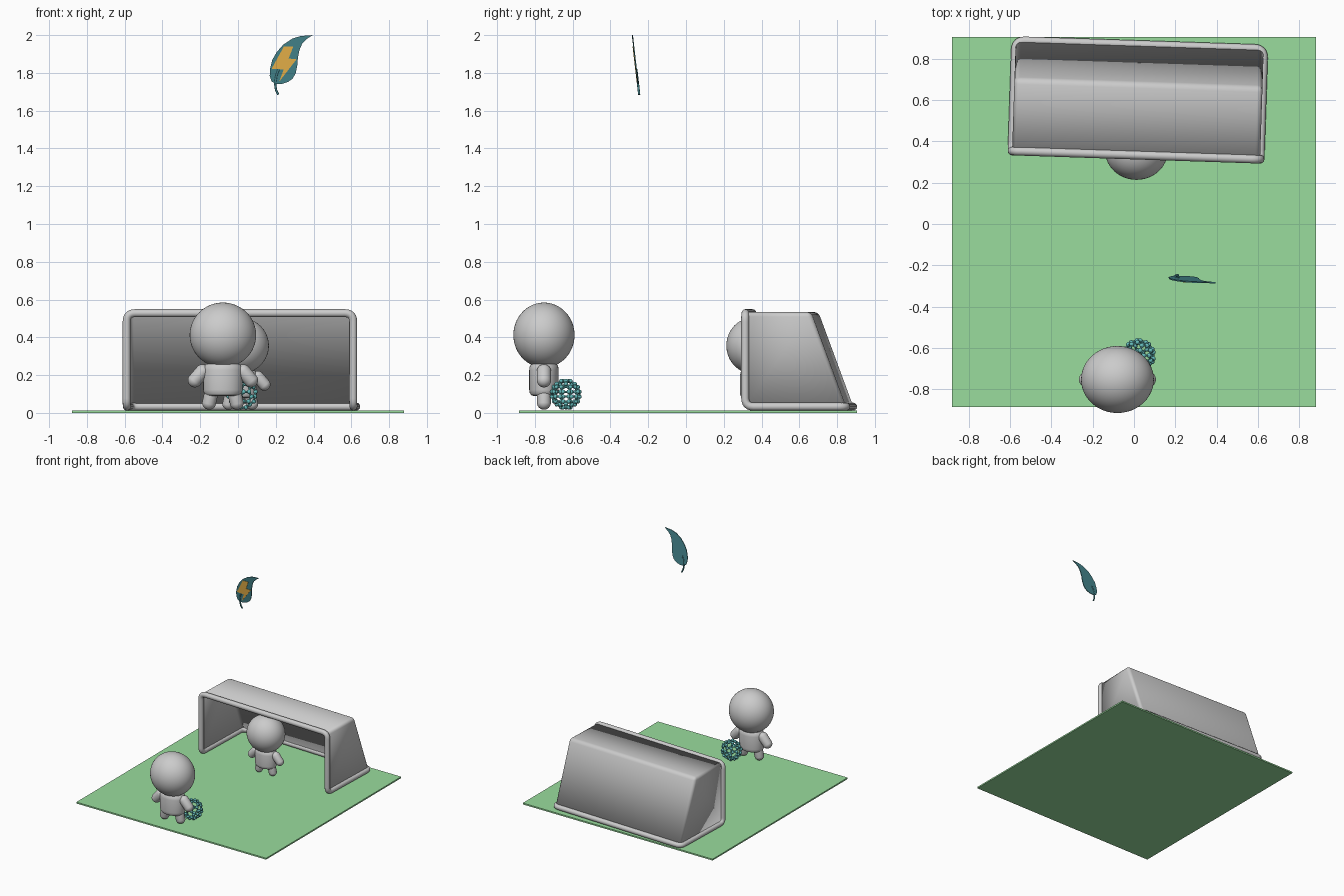
import bpy, bmesh, math
from mathutils import Vector, Matrix

if "Cube" in bpy.data.objects:
    bpy.data.objects.remove(bpy.data.objects["Cube"])


def material(name, rgb):
    m = bpy.data.materials.new(name)
    m.diffuse_color = (*rgb, 1)
    m.use_nodes = True
    m.node_tree.nodes["Principled BSDF"].inputs["Base Color"].default_value = m.diffuse_color
    return m


GREEN = material("grass", (0.32, 0.72, 0.34))
TEAL = material("leaf_teal", (0.06, 0.24, 0.27))
AQUA = material("ball_aqua", (0.13, 0.50, 0.50))
ORANGE = material("bolt_orange", (0.85, 0.47, 0.07))


def finish(name, bm, mat=None, smooth=True):
    bmesh.ops.recalc_face_normals(bm, faces=bm.faces)
    me = bpy.data.meshes.new(name)
    bm.to_mesh(me)
    bm.free()
    ob = bpy.data.objects.new(name, me)
    bpy.context.collection.objects.link(ob)
    if mat:
        me.materials.append(mat)
    if smooth:
        bpy.ops.object.select_all(action='DESELECT')
        ob.select_set(True)
        bpy.context.view_layer.objects.active = ob
        bpy.ops.object.shade_smooth_by_angle(angle=math.radians(35))
    return ob


def aim(a, b):
    return Matrix.Translation(a) @ (b - a).to_track_quat('Z', 'Y').to_matrix().to_4x4()


def tube(name, pts, radius, mat=None, closed=False):
    cu = bpy.data.curves.new(name, 'CURVE')
    cu.dimensions = '3D'
    cu.bevel_depth = radius
    cu.bevel_resolution = 4
    cu.use_fill_caps = True
    sp = cu.splines.new('POLY')
    sp.points.add(len(pts) - 1)
    for p, c in zip(sp.points, pts):
        p.co = (*c, 1)
    sp.use_cyclic_u = closed
    ob = bpy.data.objects.new(name, cu)
    bpy.context.collection.objects.link(ob)
    bpy.ops.object.select_all(action='DESELECT')
    ob.select_set(True)
    bpy.context.view_layer.objects.active = ob
    bpy.ops.object.convert(target='MESH')
    ob = bpy.context.object
    if mat:
        ob.data.materials.append(mat)
    bpy.ops.object.shade_smooth_by_angle(angle=math.radians(35))
    return ob


def fillet(corners, r, steps=6):
    out = []
    for i, c in enumerate(corners):
        c = Vector(c)
        a = c + (Vector(corners[i - 1]) - c).normalized() * r
        b = c + (Vector(corners[(i + 1) % len(corners)]) - c).normalized() * r
        for k in range(steps + 1):
            t = k / steps
            out.append(a * (1 - t) ** 2 + c * 0.85 * 2 * t * (1 - t) + c * 0.15 * 2 * t * (1 - t) + b * t * t)
    return out


# pitch
bm = bmesh.new()
bmesh.ops.create_cube(bm, size=1, matrix=Matrix.Translation((0, 0.01, 0.006)) @ Matrix.Diagonal((1.76, 1.79, 0.012, 1)))
finish("pitch", bm, GREEN, False)

# goal: one continuous tube frame and a bent net shell
goal_place = Matrix.Translation((0.019, 0.60, 0)) @ Matrix.Rotation(math.radians(-1.9), 4, 'Z')
W, F, B, LOW, TOP = 0.60, -0.267, 0.267, 0.033, 0.528
frame = tube("goal_frame", fillet([(-W, F, LOW), (-W, F, TOP), (W, F, TOP), (W, F, LOW), (W, B, LOW), (-W, B, LOW)], 0.045),
             0.021, closed=True)
frame.matrix_world = goal_place

bm = bmesh.new()
profile = [(F, LOW), (F, TOP + 0.006), (0.082, TOP + 0.006), (B, LOW)]
left, right = [[bm.verts.new((s * W, y, z)) for y, z in profile] for s in (-1, 1)]
for i in (1, 2):
    bm.faces.new((left[i], left[i + 1], right[i + 1], right[i]))
bm.faces.new(left)
bm.faces.new(right)
bmesh.ops.recalc_face_normals(bm, faces=bm.faces)
folds = [e for e in bm.edges if len(e.link_faces) == 2]
bmesh.ops.bevel(bm, geom=folds, offset=0.025, segments=4, profile=0.5, affect='EDGES')
net = finish("goal_net", bm)
net.matrix_world = goal_place
sol = net.modifiers.new("thickness", 'SOLIDIFY')
sol.thickness = 0.006
sol.offset = -1


# players: ellipsoid head, lathed torso, capsule limbs
def capsule(name, a, b, r, place):
    a, b = Vector(a), Vector(b)
    bm = bmesh.new()
    bmesh.ops.create_uvsphere(bm, u_segments=24, v_segments=16, radius=r)
    for v in bm.verts:
        if v.co.z > -1e-5:
            v.co.z += (b - a).length
    bm.transform(place @ aim(a, b))
    finish(name, bm)


def player(label, place):
    bm = bmesh.new()
    bmesh.ops.create_uvsphere(bm, u_segments=48, v_segments=32, radius=1,
                              matrix=place @ Matrix.Translation((0, 0, 0.400)) @ Matrix.Diagonal((0.176, 0.162, 0.172, 1)))
    finish(label + "_head", bm)

    bm = bmesh.new()
    rings, n = [(0.075, 0.078), (0.092, 0.083), (0.101, 0.095), (0.104, 0.11), (0.104, 0.215), (0.1, 0.235), (0.088, 0.248)], 32
    loops = [[bm.verts.new((r * math.cos(k * math.tau / n), 0.75 * r * math.sin(k * math.tau / n), z)) for k in range(n)]
             for r, z in rings]
    for lo, hi in zip(loops, loops[1:]):
        for k in range(n):
            bm.faces.new((lo[k], lo[(k + 1) % n], hi[(k + 1) % n], hi[k]))
    bm.faces.new(loops[0])
    bm.faces.new(loops[-1])
    bm.transform(place)
    finish(label + "_torso", bm)

    for side, s in (("left", -1), ("right", 1)):
        capsule(f"{label}_{side}_arm", (s * 0.148, 0, 0.161), (s * 0.108, 0, 0.207), 0.038, place)
        capsule(f"{label}_{side}_leg", (s * 0.073, 0, 0.042), (s * 0.055, 0, 0.12), 0.037, place)


player("kicker", Matrix.Translation((-0.08, -0.752, 0.012)))
player("keeper", Matrix.Translation((0.012, 0.353, 0.012)) @ Matrix.Scale(0.86, 4))

# lattice ball: cut-corner icosahedron of beads and rods
ico = bmesh.new()
bmesh.ops.create_icosphere(ico, subdivisions=1, radius=1)
nodes, length = [], ico.edges[0].calc_length() if ico.edges.ensure_lookup_table() is None else 1
for e in ico.edges:
    p, q = (v.co for v in e.verts)
    nodes += [p.lerp(q, 1 / 3), p.lerp(q, 2 / 3)]
ico.free()
centre = Vector((0.022, -0.636, 0.099))
unit = 0.074 / nodes[0].length
length *= unit / 3
nodes = [centre + p * unit for p in nodes]
bm = bmesh.new()
for i, p in enumerate(nodes):
    bmesh.ops.create_uvsphere(bm, u_segments=12, v_segments=8, radius=0.0115, matrix=Matrix.Translation(p))
    for q in nodes[:i]:
        if (p - q).length < length * 1.1:
            bmesh.ops.create_cone(bm, segments=8, radius1=0.0055, radius2=0.0055, depth=(p - q).length,
                                  matrix=aim((p + q) / 2, q))
finish("lattice_ball", bm, AQUA)


# leaf with bolt, both thin tilted plates
def tilt(x, z, lift=0):
    return Vector((x, -0.247 - (z - 1.68) * 0.115 - lift, z))


def plate(name, outline, lift, thick, mat):
    bm = bmesh.new()
    face = bm.faces.new([bm.verts.new(tilt(x, z, lift)) for x, z in outline])
    back = bmesh.ops.extrude_face_region(bm, geom=[face])
    for v in back["geom"]:
        if isinstance(v, bmesh.types.BMVert):
            v.co.y += thick
    bmesh.ops.triangulate(bm, faces=[f for f in bm.faces if len(f.verts) > 4])
    # extrusion keeps the front face, so the plate is closed
    finish(name, bm, mat, False)


plate("leaf_blade", [(0.395, 2.0), (0.33, 1.995), (0.285, 1.98), (0.24, 1.95), (0.205, 1.91), (0.182, 1.87), (0.169, 1.82),
                     (0.168, 1.785), (0.178, 1.755), (0.2, 1.741), (0.235, 1.742), (0.265, 1.752), (0.29, 1.77),
                     (0.306, 1.8), (0.314, 1.84), (0.317, 1.88), (0.325, 1.92), (0.34, 1.955), (0.365, 1.98)],
      0.003, 0.006, TEAL)
plate("bolt", [(0.243, 1.94), (0.293, 1.94), (0.268, 1.876), (0.31, 1.872), (0.217, 1.752), (0.242, 1.818), (0.178, 1.822)],
      0.006, 0.005, ORANGE)
tube("leaf_stem", [tilt(x, z) for x, z in ((0.213, 1.685), (0.201, 1.71), (0.196, 1.745), (0.204, 1.79), (0.216, 1.82))], 0.006, TEAL)
